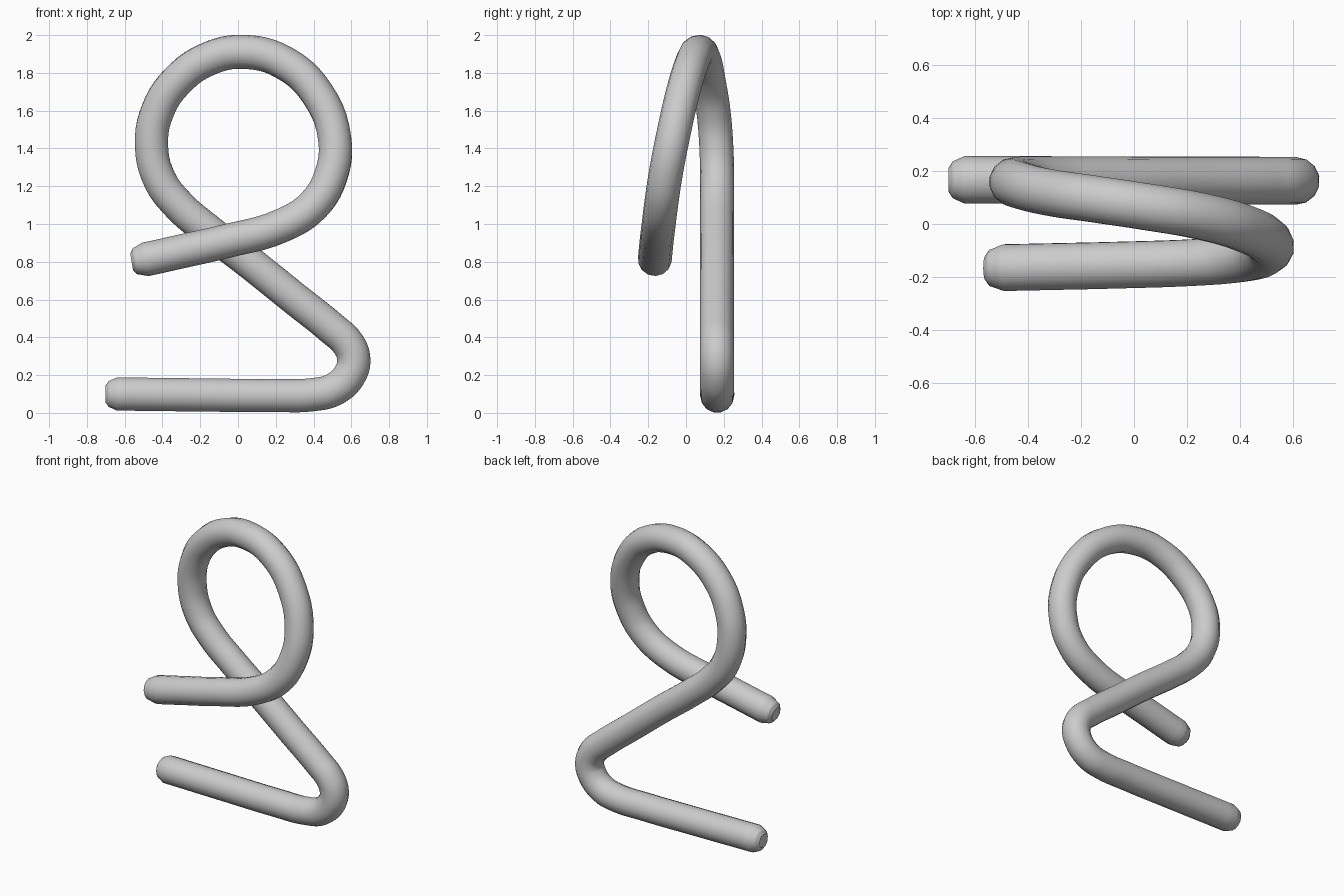
import bpy

# Centre line of the bent rod: x, y, z, radius factor
path = [
    # rounded tip and straight base
    (-0.702, 0.167, 0.10, 0.50), (-0.685, 0.167, 0.10, 0.78), (-0.64, 0.167, 0.10, 1),
    (-0.20, 0.166, 0.095, 1), (0.20, 0.165, 0.092, 1), (0.40, 0.165, 0.097, 1),
    # hairpin bend
    (0.51, 0.164, 0.125, 1), (0.59, 0.163, 0.20, 1), (0.613, 0.163, 0.285, 1),
    (0.58, 0.163, 0.37, 1), (0.50, 0.163, 0.445, 1),
    # diagonal riser
    (0.294, 0.163, 0.61, 1), (0.07, 0.164, 0.79, 1), (-0.17, 0.165, 0.975, 1),
    # loop
    (-0.31, 0.165, 1.095, 1), (-0.415, 0.165, 1.235, 1), (-0.458, 0.16, 1.42, 1),
    (-0.425, 0.145, 1.60, 1), (-0.325, 0.12, 1.755, 1), (-0.155, 0.095, 1.875, 1),
    (0.04, 0.066, 1.911, 1), (0.25, 0.03, 1.85, 1), (0.42, -0.018, 1.69, 1),
    (0.512, -0.072, 1.45, 1), (0.49, -0.11, 1.25, 1), (0.40, -0.132, 1.10, 1),
    (0.24, -0.145, 0.995, 1),
    # front arm and rounded tip
    (-0.08, -0.156, 0.905, 1), (-0.30, -0.161, 0.855, 1), (-0.49, -0.165, 0.813, 1),
    (-0.545, -0.166, 0.803, 0.78), (-0.563, -0.166, 0.80, 0.50),
]

curve = bpy.data.curves.new("bent_rod", 'CURVE')
curve.dimensions = '3D'
curve.bevel_depth = 0.09
curve.bevel_resolution = 5
curve.resolution_u = 5
curve.use_fill_caps = True
spline = curve.splines.new('BEZIER')
spline.bezier_points.add(len(path) - 1)
for point, (x, y, z, r) in zip(spline.bezier_points, path):
    point.co = (x, y, z)
    point.radius = r
    point.handle_left_type = point.handle_right_type = 'AUTO'

rod = bpy.data.objects.new("bent_rod", curve)
bpy.context.collection.objects.link(rod)

# Bake the tube to a smooth mesh
bpy.context.view_layer.objects.active = rod
rod.select_set(True)
bpy.ops.object.convert(target='MESH')
bpy.ops.object.shade_smooth_by_angle(angle=0.7)
